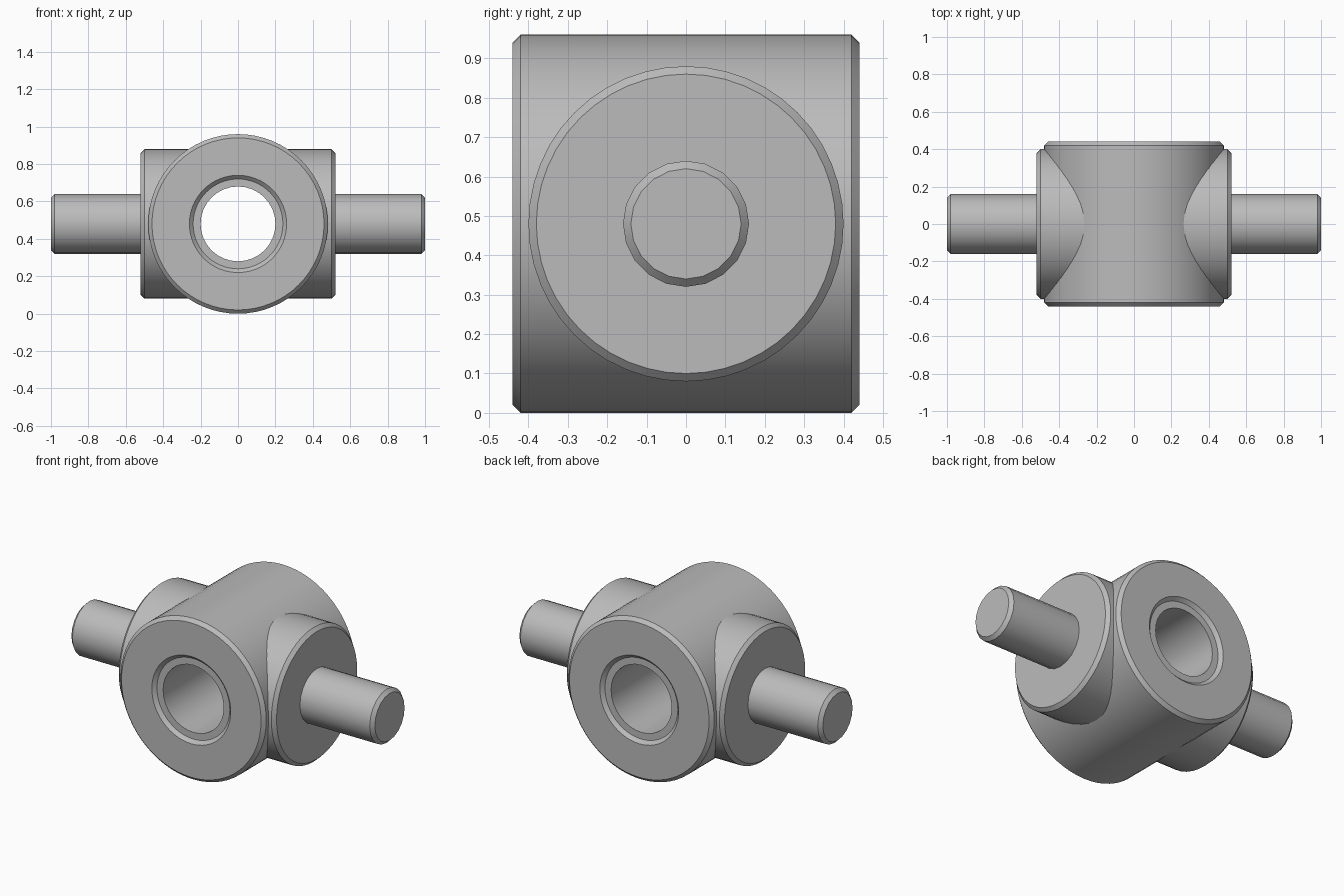
import bpy, bmesh
from math import cos, sin, tau, radians
from mathutils import Matrix

cube = bpy.data.objects.get("Cube")
if cube:
    bpy.data.objects.remove(cube, do_unlink=True)

CENTRE_Z = 0.48
CHAMFER = 0.02

steel = bpy.data.materials.new("grey_steel")
steel.use_nodes = True
colour = (0.5, 0.5, 0.5, 1)
steel.diffuse_color = colour
steel.node_tree.nodes["Principled BSDF"].inputs["Base Color"].default_value = colour


def turned_part(name, profile, sides, axis, closed=False):
    """Revolve (distance along axis, radius) points; open profiles get end caps."""
    bm = bmesh.new()
    rings = [[bm.verts.new((r * cos(tau * i / sides), r * sin(tau * i / sides), d))
              for i in range(sides)] for d, r in profile]
    pairs = list(zip(rings, rings[1:]))
    if closed:
        pairs.append((rings[-1], rings[0]))
    else:
        bm.faces.new(rings[0])
        bm.faces.new(rings[-1])
    for a, b in pairs:
        for i in range(sides):
            j = (i + 1) % sides
            bm.faces.new((a[i], a[j], b[j], b[i]))
    bmesh.ops.recalc_face_normals(bm, faces=bm.faces)

    # Turn the z axis onto the wanted axis and lift to the working height
    turn = {"y": Matrix.Rotation(radians(-90), 4, "X"),
            "+x": Matrix.Rotation(radians(90), 4, "Y"),
            "-x": Matrix.Rotation(radians(-90), 4, "Y")}[axis]
    bm.transform(Matrix.Translation((0, 0, CENTRE_Z)) @ turn)
    mesh = bpy.data.meshes.new(name)
    bm.to_mesh(mesh)
    bm.free()
    mesh.materials.append(steel)
    obj = bpy.data.objects.new(name, mesh)
    bpy.context.collection.objects.link(obj)
    bpy.ops.object.select_all(action="DESELECT")
    obj.select_set(True)
    bpy.context.view_layer.objects.active = obj
    bpy.ops.object.shade_smooth_by_angle(angle=radians(30))
    return obj


def chamfered_rod(start, end, radius):
    return [(start, radius), (end - CHAMFER, radius), (end, radius - CHAMFER)]


# Central hub with chamfered rims and a chamfered bore
half = 0.44
inner = half - CHAMFER
turned_part("hub", [(-inner, 0.48), (inner, 0.48), (half, 0.46), (half, 0.26),
                    (inner, 0.24), (-inner, 0.24), (-half, 0.26), (-half, 0.46)],
            64, "y", closed=True)

# Bushing lining the bore
turned_part("bushing", [(-inner, 0.245), (inner, 0.245), (inner, 0.2), (-inner, 0.2)],
            32, "y", closed=True)

# Side bosses and their shafts
for side, axis in (("left", "+x"), ("right", "-x")):
    turned_part(side + "_boss", chamfered_rod(0.25, 0.52, 0.4), 48, axis)
    turned_part(side + "_shaft", chamfered_rod(0.5, 1.0, 0.16), 20, axis)
